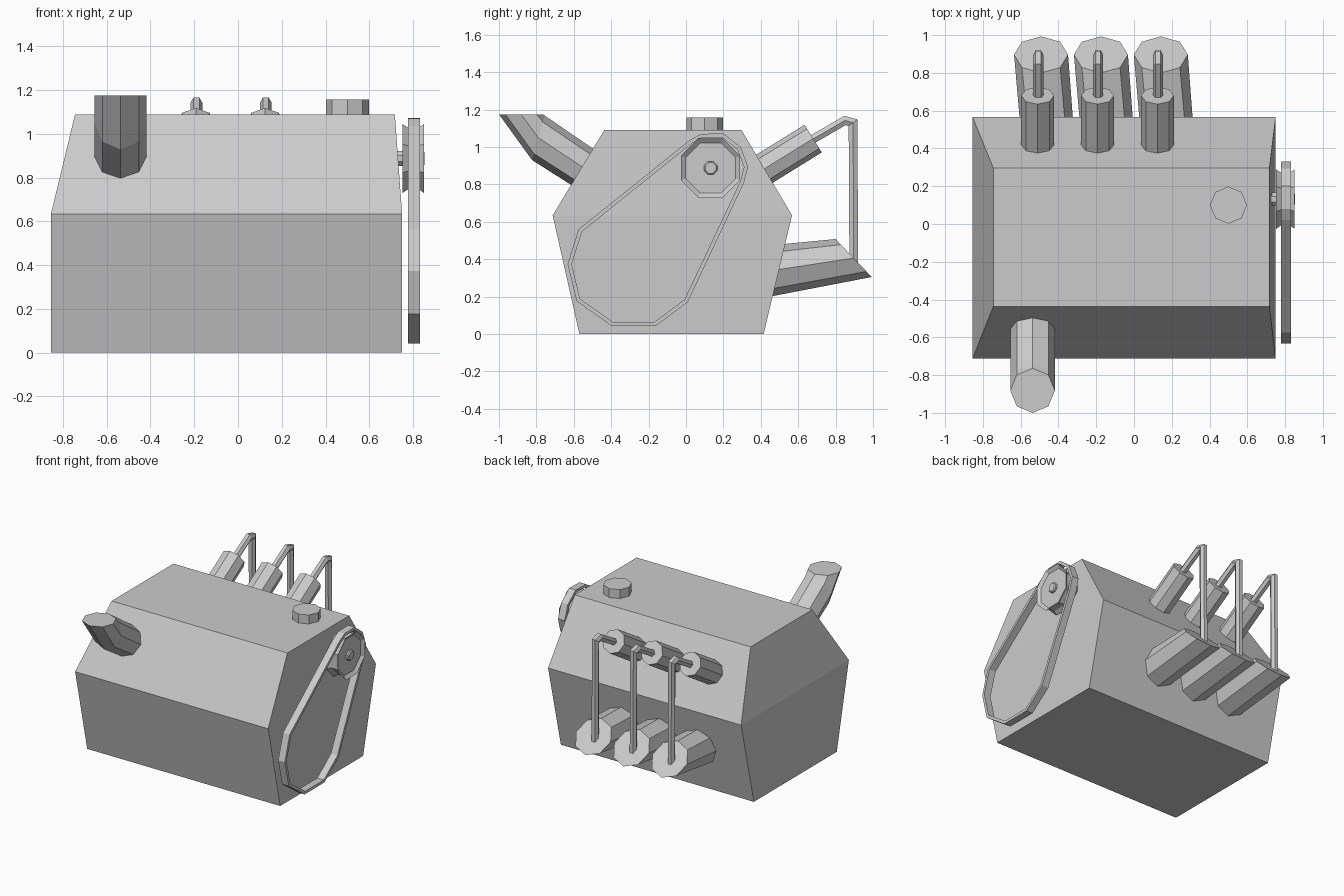
import bpy, bmesh, math
from mathutils import Vector

if "Cube" in bpy.data.objects:
    bpy.data.objects.remove(bpy.data.objects["Cube"])

metal = bpy.data.materials.new("grey_metal")
metal.diffuse_color = (0.6, 0.6, 0.6, 1)
metal.use_nodes = True
metal.node_tree.nodes["Principled BSDF"].inputs["Base Color"].default_value = metal.diffuse_color


def ring(c, u, v, n=8, turn=0.0):
    """Points round centre c, spanned by half-axes u and v."""
    c, u, v = Vector(c), Vector(u), Vector(v)
    return [c + u * math.cos(a) + v * math.sin(a)
            for a in (turn + 2 * math.pi * i / n for i in range(n))]


def loft(name, rings, closed=False):
    """Skin a run of rings; cap the ends, or join last to first if closed."""
    bm = bmesh.new()
    rows = [[bm.verts.new(p) for p in r] for r in rings]
    pairs = list(zip(rows, rows[1:])) + ([(rows[-1], rows[0])] if closed else [])
    for a, b in pairs:
        n = len(a)
        for i in range(n):
            j = (i + 1) % n
            bm.faces.new((a[i], a[j], b[j], b[i]))
    if not closed:
        bm.faces.new(rows[0])
        bm.faces.new(rows[-1])
    bmesh.ops.recalc_face_normals(bm, faces=bm.faces)
    me = bpy.data.meshes.new(name)
    bm.to_mesh(me)
    bm.free()
    me.materials.append(metal)
    ob = bpy.data.objects.new(name, me)
    bpy.context.collection.objects.link(ob)
    return ob


def slanted(x, r, low, high, n=8):
    """Ring whose lowest and highest points are given in the y-z plane."""
    low, high = Vector((x, *low)), Vector((x, *high))
    return ring((low + high) / 2, (r, 0, 0), (high - low) / 2, n)


def tube(name, x, path, r, n):
    """Mitred tube along a y-z path."""
    pts = [Vector(p) for p in path]
    rings = []
    for i, p in enumerate(pts):
        a = (p - pts[i - 1]).normalized() if i else None
        b = (pts[i + 1] - p).normalized() if i < len(pts) - 1 else None
        a, b = a or b, b or a
        t = (a + b).normalized()
        side = Vector((-t.y, t.x)) * (r / t.dot(a))
        rings.append(ring((x, *p), (r, 0, 0), (0, *side), n))
    return loft(name, rings)


# engine block: three rectangles stacked
def rect(x0, x1, y0, y1, z):
    return [(x0, y0, z), (x1, y0, z), (x1, y1, z), (x0, y1, z)]


loft("engine_block", [rect(-0.855, 0.75, -0.57, 0.415, 0),
                      rect(-0.855, 0.75, -0.713, 0.567, 0.635),
                      rect(-0.745, 0.717, -0.437, 0.297, 1.09)])

# filler cap on top
loft("filler_cap", [ring((0.5, 0.1, z), (0.098, 0, 0), (0, 0.098, 0))
                    for z in (1.05, 1.157)])

# bent exhaust at the front
ex = -0.537
loft("exhaust_pipe", [slanted(ex, 0.118, (-0.50, 0.725), (-0.40, 0.925)),
                      slanted(ex, 0.118, (-0.823, 0.93), (-0.755, 1.168)),
                      ring((ex, -0.882, 1.175), (0.118, 0, 0), (0, 0.118, 0))])

# three sets of injector, fuel line and intake port at the back
for i in range(3):
    x = -0.51 + 0.317 * i
    tube(f"injector_{i + 1}", x, [(0.30, 0.81), (0.68, 1.045)], 0.087, 8)
    tube(f"fuel_line_{i + 1}", x + 0.003,
         [(0.64, 1.02), (0.85, 1.142), (0.893, 1.13), (0.897, 0.38)], 0.027, 6)
    loft(f"intake_port_{i + 1}",
         [slanted(x + 0.06, 0.14, (0.38, 0.187), (0.38, 0.468)),
          slanted(x + 0.018, 0.143, (0.993, 0.305), (0.80, 0.508))])

# grooved pulley with a dished face, and its shaft
def wheel(name, profile):
    return loft(name, [ring((px, 0.132, 0.888), (0, r, 0), (0, 0, r), 8, math.pi / 8)
                       for px, r in profile])


wheel("pulley", [(0.752, 0.171), (0.78, 0.15), (0.823, 0.15), (0.851, 0.171), (0.832, 0.145)])
wheel("pulley_shaft", [(0.70, 0.038), (0.845, 0.038), (0.852, 0.031)])

# drive belt: an outline in y-z, inset for its thickness
outline = [Vector(p) for p in (
    (-0.574, 0.561), (0.02, 1.037), (0.079, 1.07), (0.2, 1.073),
    (0.293, 1.0), (0.332, 0.893), (0.309, 0.807), (0.009, 0.171),
    (-0.162, 0.043), (-0.397, 0.043), (-0.585, 0.176), (-0.633, 0.374))]
inner = []
for i, p in enumerate(outline):
    a = (p - outline[i - 1]).normalized()
    b = (outline[(i + 1) % len(outline)] - p).normalized()
    t = (a + b).normalized()
    inner.append(p + Vector((t.y, -t.x)) * (0.021 / t.dot(a)))
loft("drive_belt", [[(bx, *p) for p in line] for bx, line in (
    (0.777, outline), (0.832, outline), (0.832, inner), (0.777, inner))], closed=True)
